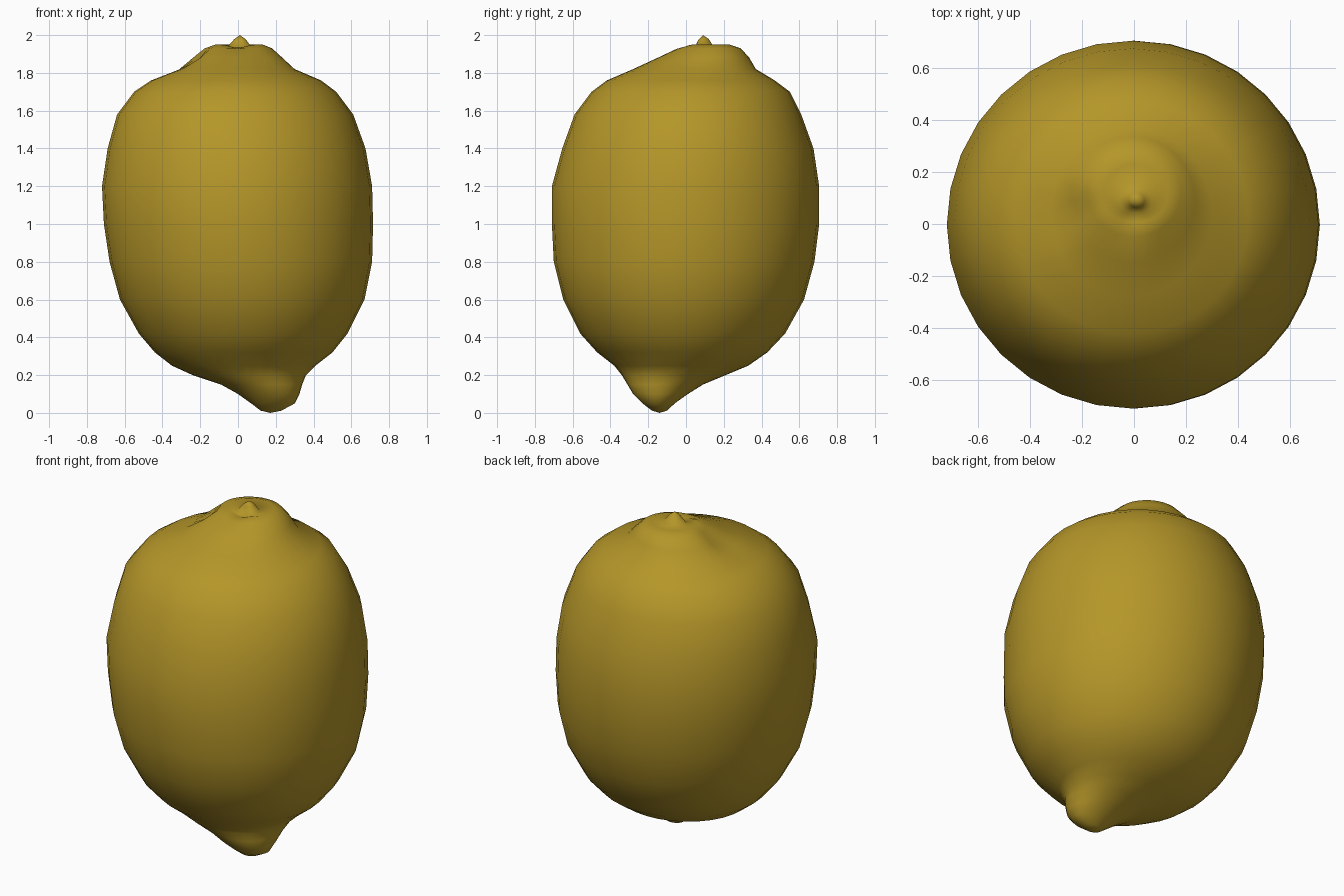
import bpy, bmesh, math
from mathutils import Vector

SIDES = 32
# Cross-sections: height, x min, x max, y min, y max
rings = [
    (0.012, 0.12, 0.23, -0.18, -0.10),
    (0.05, 0.07, 0.30, -0.23, -0.06),
    (0.10, 0.00, 0.325, -0.28, 0.01),
    (0.15, -0.09, 0.34, -0.31, 0.09),
    (0.20, -0.24, 0.36, -0.34, 0.21),
    (0.25, -0.35, 0.41, -0.38, 0.33),
    (0.32, -0.44, 0.50, -0.47, 0.43),
    (0.42, -0.525, 0.58, -0.56, 0.525),
    (0.60, -0.625, 0.67, -0.65, 0.625),
    (0.80, -0.68, 0.71, -0.70, 0.68),
    (1.00, -0.71, 0.715, -0.71, 0.705),
    (1.20, -0.72, 0.71, -0.71, 0.705),
    (1.40, -0.69, 0.675, -0.655, 0.675),
    (1.58, -0.64, 0.61, -0.59, 0.61),
    (1.70, -0.55, 0.52, -0.50, 0.55),
    (1.76, -0.46, 0.44, -0.42, 0.47),
    (1.82, -0.32, 0.30, -0.28, 0.37),
    (1.88, -0.25, 0.235, -0.15, 0.335),
    (1.93, -0.18, 0.18, -0.05, 0.29),
    (1.95, -0.12, 0.13, 0.00, 0.23),
    (1.94, -0.055, 0.07, 0.035, 0.145),
    (1.98, -0.02, 0.04, 0.06, 0.12),
]
# Small dents around the stem: centre, radius, depth
dents = [
    (Vector((-0.25, 0.04, 1.88)), 0.07, Vector((0.03, 0, -0.02))),
    (Vector((0.0, 0.02, 1.95)), 0.05, Vector((0, 0.01, -0.02))),
    (Vector((0.13, -0.15, 1.85)), 0.05, Vector((-0.01, 0.01, -0.015))),
]

# Peel: loft of rings, including the offset nub below and the stem end above
bm = bmesh.new()
loops = []
for z, x0, x1, y0, y1 in rings:
    loop = []
    for i in range(SIDES):
        a = 2 * math.pi * i / SIDES
        p = Vector(((x0 + x1) / 2 + (x1 - x0) / 2 * math.cos(a),
                    (y0 + y1) / 2 + (y1 - y0) / 2 * math.sin(a), z))
        for c, r, d in dents:
            p += d * math.exp(-((p - c).length / r) ** 2)
        loop.append(bm.verts.new(p))
    loops.append(loop)
bottom = bm.verts.new((0.17, -0.14, 0.0))
top = bm.verts.new((0.01, 0.09, 2.0))
for i in range(SIDES):
    j = (i + 1) % SIDES
    bm.faces.new((bottom, loops[0][j], loops[0][i]))
    bm.faces.new((top, loops[-1][i], loops[-1][j]))
    for low, high in zip(loops, loops[1:]):
        bm.faces.new((low[i], low[j], high[j], high[i]))
for f in bm.faces:
    f.smooth = True
mesh = bpy.data.meshes.new("lemon")
bm.to_mesh(mesh)
bm.free()

# One flat peel colour
mat = bpy.data.materials.new("lemon yellow")
mat.diffuse_color = (0.46, 0.305, 0.022, 1)
mesh.materials.append(mat)
lemon = bpy.data.objects.new("lemon", mesh)
bpy.context.collection.objects.link(lemon)
